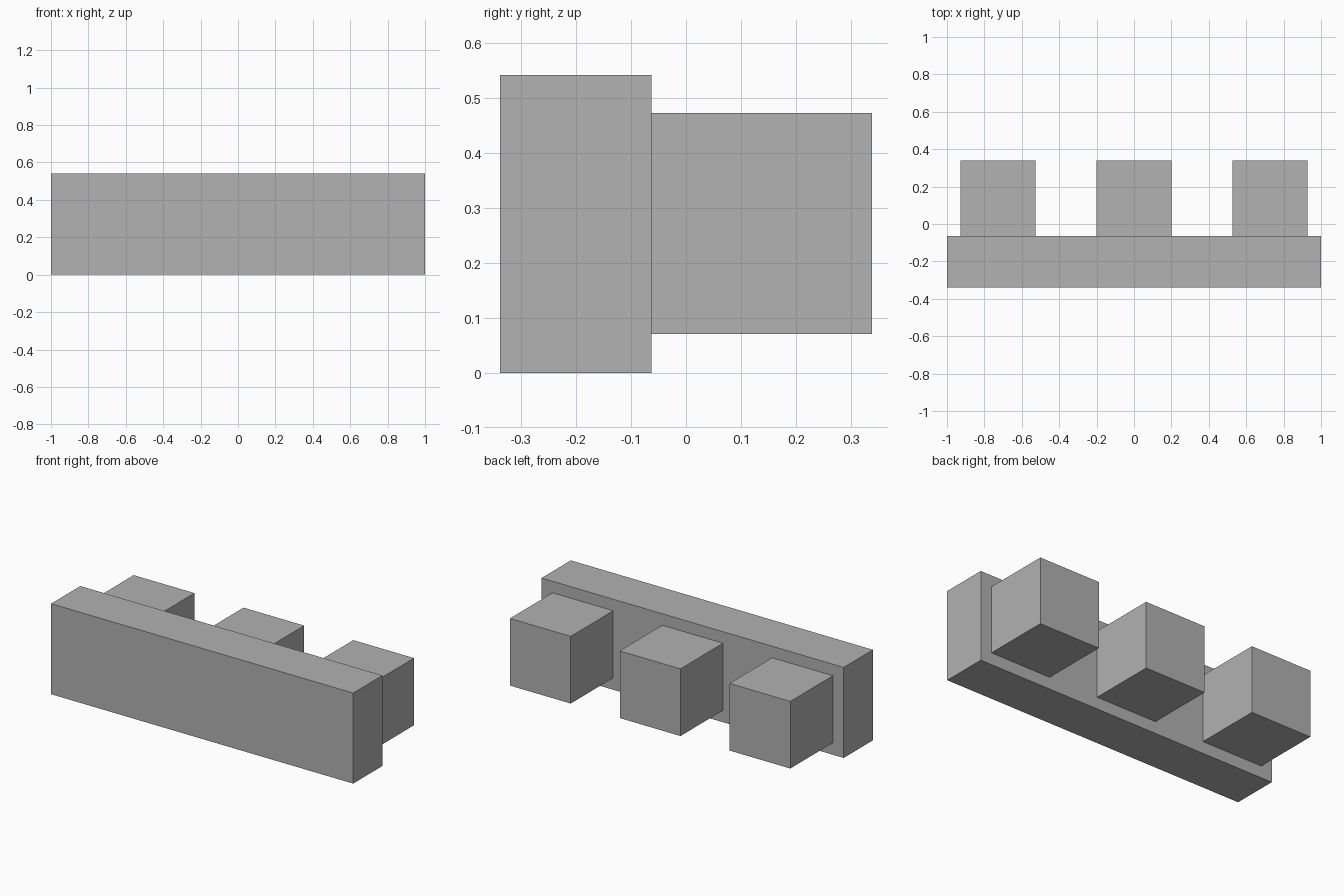
import bpy

# Remove the default cube
default = bpy.data.objects.get("Cube")
if default:
    bpy.data.objects.remove(default, do_unlink=True)

# Single flat material
grey = bpy.data.materials.new("plain_grey")
grey.use_nodes = True
colour = (0.445, 0.445, 0.445, 1)
grey.diffuse_color = colour
grey.node_tree.nodes["Principled BSDF"].inputs["Base Color"].default_value = colour


def box(name, centre, size):
    """Add a sharp-edged box with the given centre and dimensions."""
    bpy.ops.mesh.primitive_cube_add(size=1, location=centre)
    obj = bpy.context.object
    obj.name = name
    obj.scale = size
    bpy.ops.object.transform_apply(location=False, rotation=False, scale=True)
    obj.data.materials.append(grey)
    return obj


DEPTH, HEIGHT = 0.276, 0.542   # front bar
BLOCK = 0.402                  # cube side
SPACING = 0.727                # between cube centres
front = -(DEPTH + BLOCK) / 2

# Long bar across the front
box("front_bar", (0, front + DEPTH / 2, HEIGHT / 2), (2, DEPTH, HEIGHT))

# Three cubes standing out from the back of the bar
for side, name in ((-1, "right_block"), (0, "middle_block"), (1, "left_block")):
    box(name, (side * SPACING, front + DEPTH + BLOCK / 2, HEIGHT / 2 + 0.001), (BLOCK,) * 3)
